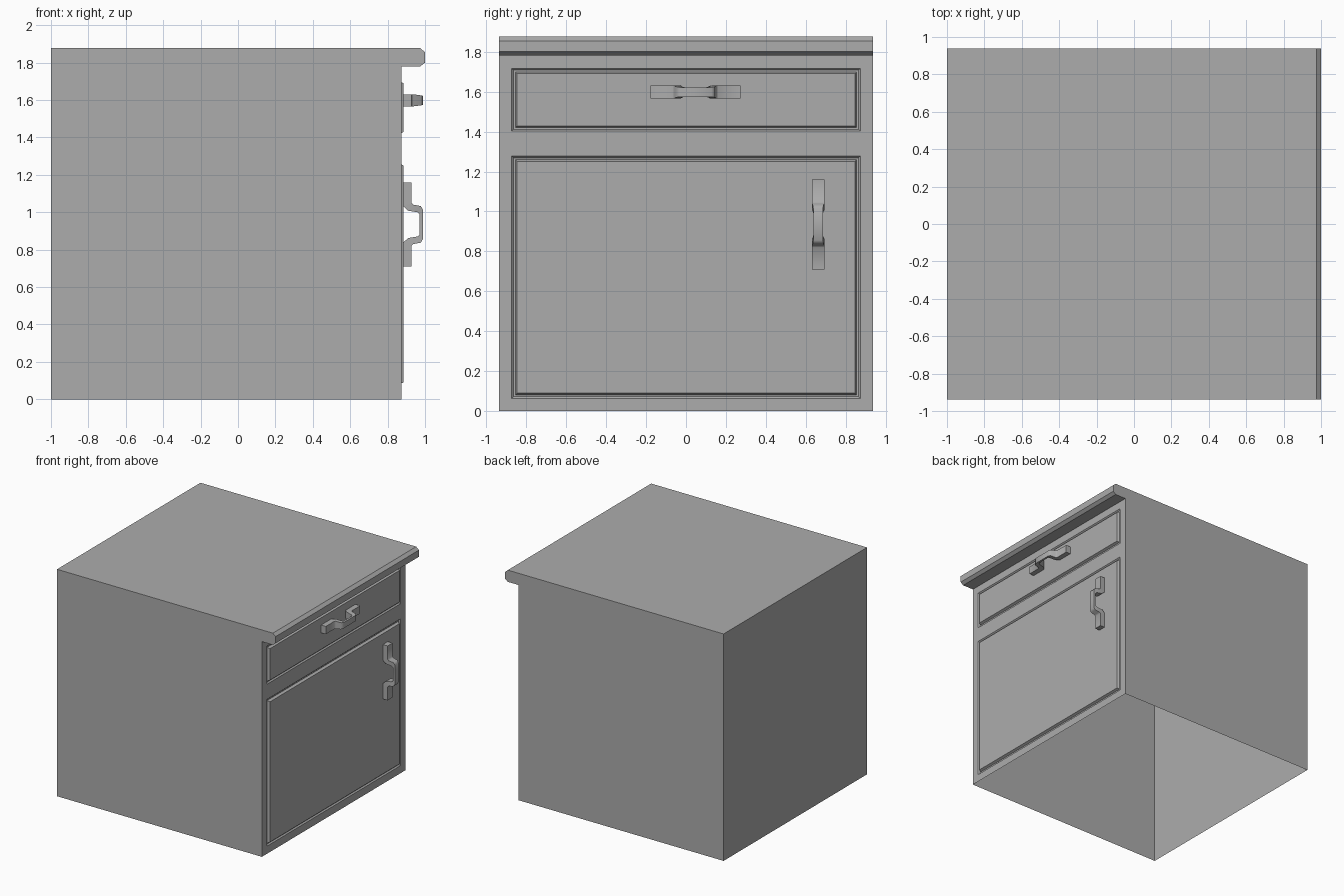
import bpy
import bmesh
from math import radians
from mathutils import Vector

if "Cube" in bpy.data.objects:
    bpy.data.objects.remove(bpy.data.objects["Cube"], do_unlink=True)

grey = bpy.data.materials.new("plain grey")
grey.use_nodes = True
colour = (0.415, 0.415, 0.415, 1)
grey.diffuse_color = colour
grey.node_tree.nodes["Principled BSDF"].inputs["Base Color"].default_value = colour

HALF, FRONT = 0.937, 0.875


def finish(bm, name):
    mesh = bpy.data.meshes.new(name)
    bm.to_mesh(mesh)
    bm.free()
    mesh.materials.append(grey)
    obj = bpy.data.objects.new(name, mesh)
    bpy.context.collection.objects.link(obj)
    return obj


def make_cabinet():
    bm = bmesh.new()
    # Side profile with the overhanging, chamfered worktop; bottom stays open
    profile = [(FRONT, 0), (FRONT, 1.78), (0.975, 1.78), (1, 1.8),
               (1, 1.855), (0.975, 1.877), (-1, 1.877), (-1, 0)]
    near, far = [[bm.verts.new((x, y, z)) for x, z in profile] for y in (-HALF, HALF)]
    bm.faces.new(near)
    bm.faces.new(far[::-1])
    for i in range(1, len(profile) - 1):
        bm.faces.new((near[i], far[i], far[i + 1], near[i + 1]))

    # Front wall, divided around the drawer and the door
    ys = (-HALF, -0.873, 0.873, HALF)
    zs = (0, 0.063, 1.277, 1.402, 1.717, 1.78)
    grid = [[bm.verts.new((FRONT, y, z)) for y in ys] for z in zs]
    panels = []
    for r in range(len(zs) - 1):
        for c in range(len(ys) - 1):
            face = bm.faces.new((grid[r][c], grid[r][c + 1],
                                 grid[r + 1][c + 1], grid[r + 1][c]))
            if c == 1 and r in (1, 3):
                panels.append(face)
    bmesh.ops.remove_doubles(bm, verts=bm.verts[:], dist=0.0001)
    bm.normal_update()

    # Groove around each raised panel
    for panel in panels:
        for inset, shift in ((0.009, -0.01), (0.009, 0), (0.009, 0.02)):
            bmesh.ops.inset_individual(bm, faces=[panel], thickness=inset,
                                       use_even_offset=True)
            bmesh.ops.translate(bm, verts=panel.verts[:], vec=(shift, 0, 0))
    bmesh.ops.recalc_face_normals(bm, faces=bm.faces[:])
    finish(bm, "cabinet_body")


def make_handle(name, centre, along, across):
    # Each station: outer point, inner point (along, out), half width
    half = [((0.225, 0.053), (0.225, 0), 0.032),
            ((0.115, 0.053), (0.105, 0), 0.032),
            ((0.105, 0.063), (0.073, 0.035), 0.032),
            ((0.098, 0.102), (0.065, 0.085), 0.027),
            ((0.08, 0.113), (0.055, 0.096), 0.024)]
    mirrored = [((-o[0], o[1]), (-i[0], i[1]), w) for o, i, w in reversed(half)]
    out = Vector((1, 0, 0))
    bm = bmesh.new()
    rings = []
    for outer, inner, w in half + mirrored:
        corners = ((outer, -w), (outer, w), (inner, w), (inner, -w))
        rings.append([bm.verts.new(centre + along * p[0] + out * p[1] + across * s)
                      for p, s in corners])
    for a, b in zip(rings, rings[1:]):
        for k in range(4):
            n = (k + 1) % 4
            bm.faces.new((a[k], a[n], b[n], b[k]))
    bm.faces.new(rings[0])
    bm.faces.new(rings[-1][::-1])
    bmesh.ops.recalc_face_normals(bm, faces=bm.faces[:])
    obj = finish(bm, name)
    bpy.ops.object.select_all(action='DESELECT')
    obj.select_set(True)
    bpy.context.view_layer.objects.active = obj
    bpy.ops.object.shade_smooth_by_angle(angle=radians(60))


make_cabinet()
side, up = Vector((0, 1, 0)), Vector((0, 0, 1))
make_handle("drawer_handle", Vector((FRONT, 0.047, 1.598)), side, up)
make_handle("door_handle", Vector((FRONT, 0.662, 0.935)), up, side)
